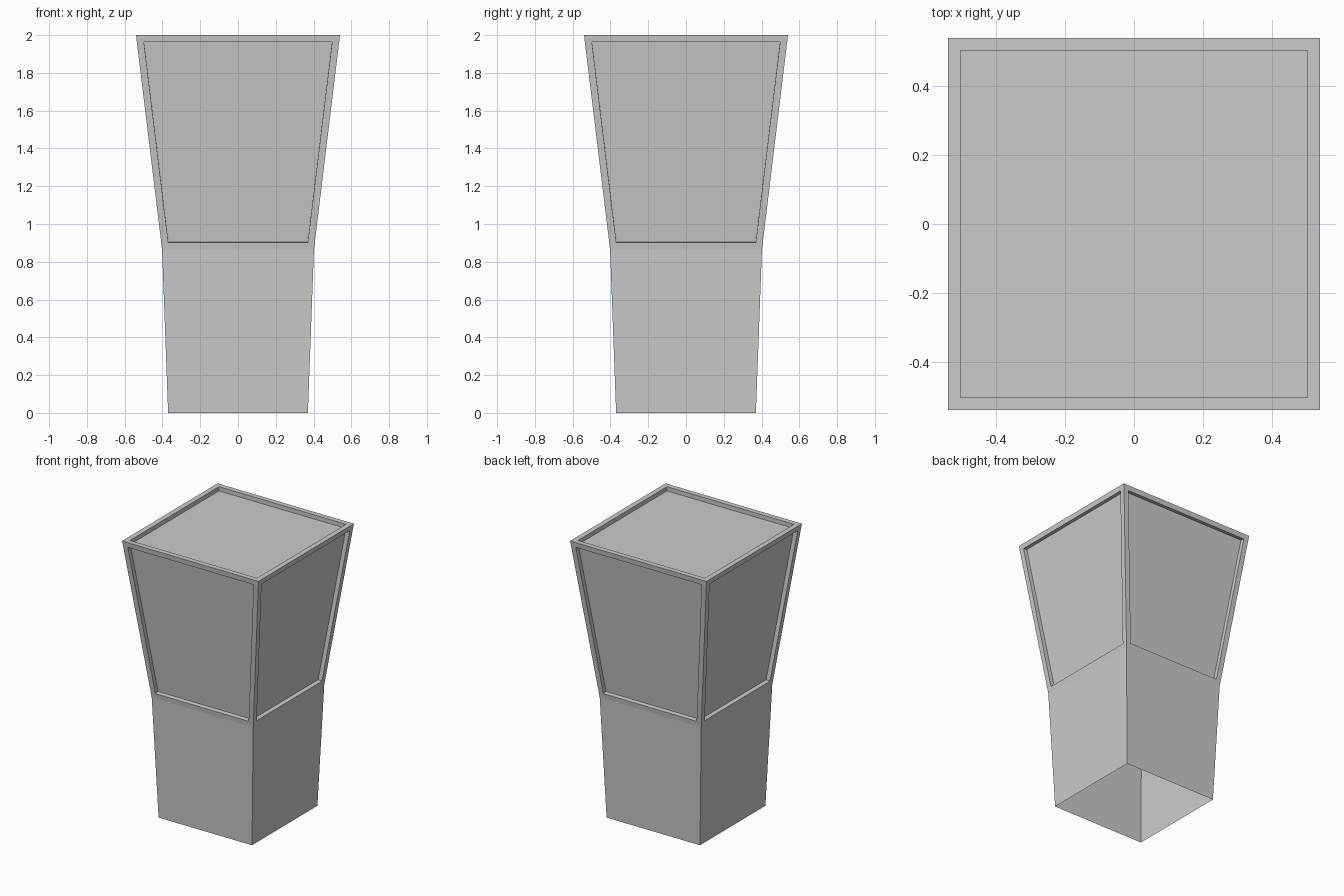
import bpy
import bmesh

# Remove the default cube
cube = bpy.data.objects.get("Cube")
if cube:
    bpy.data.objects.remove(cube, do_unlink=True)

# Single grey colour
GREY = (0.6, 0.6, 0.6, 1.0)
grey = bpy.data.materials.new("light_grey")
grey.use_nodes = True
grey.diffuse_color = GREY
grey.node_tree.nodes["Principled BSDF"].inputs["Base Color"].default_value = GREY

FRAME_WIDTH = 0.037
RECESS_DEPTH = 0.03
LEVELS = [(0.37, 0.0), (0.402, 0.865), (0.54, 2.0)]  # half width, height


def square_ring(bm, half, z):
    corners = [(-1, -1), (1, -1), (1, 1), (-1, 1)]
    return [bm.verts.new((x * half, y * half, z)) for x, y in corners]


# Tapered hollow shell, open underneath
bm = bmesh.new()
rings = [square_ring(bm, half, z) for half, z in LEVELS]
walls = []
for low, high in zip(rings, rings[1:]):
    for i in range(4):
        j = (i + 1) % 4
        walls.append(bm.faces.new((low[i], low[j], high[j], high[i])))
top = bm.faces.new(rings[-1])
bm.normal_update()

# Framed recessed panels on the four upper walls and the top
panels = walls[4:] + [top]
bmesh.ops.inset_individual(bm, faces=panels, thickness=FRAME_WIDTH, use_even_offset=True)
bm.normal_update()
# A second, zero-width inset supplies the straight recess walls
bmesh.ops.inset_individual(bm, faces=panels, thickness=0.0, use_even_offset=True)
bm.normal_update()
for panel in panels:
    shift = panel.normal * -RECESS_DEPTH
    bmesh.ops.translate(bm, verts=list(panel.verts), vec=shift)

mesh = bpy.data.meshes.new("tapered_pedestal")
bm.to_mesh(mesh)
bm.free()
mesh.materials.append(grey)
pedestal = bpy.data.objects.new("tapered_pedestal", mesh)
bpy.context.collection.objects.link(pedestal)
